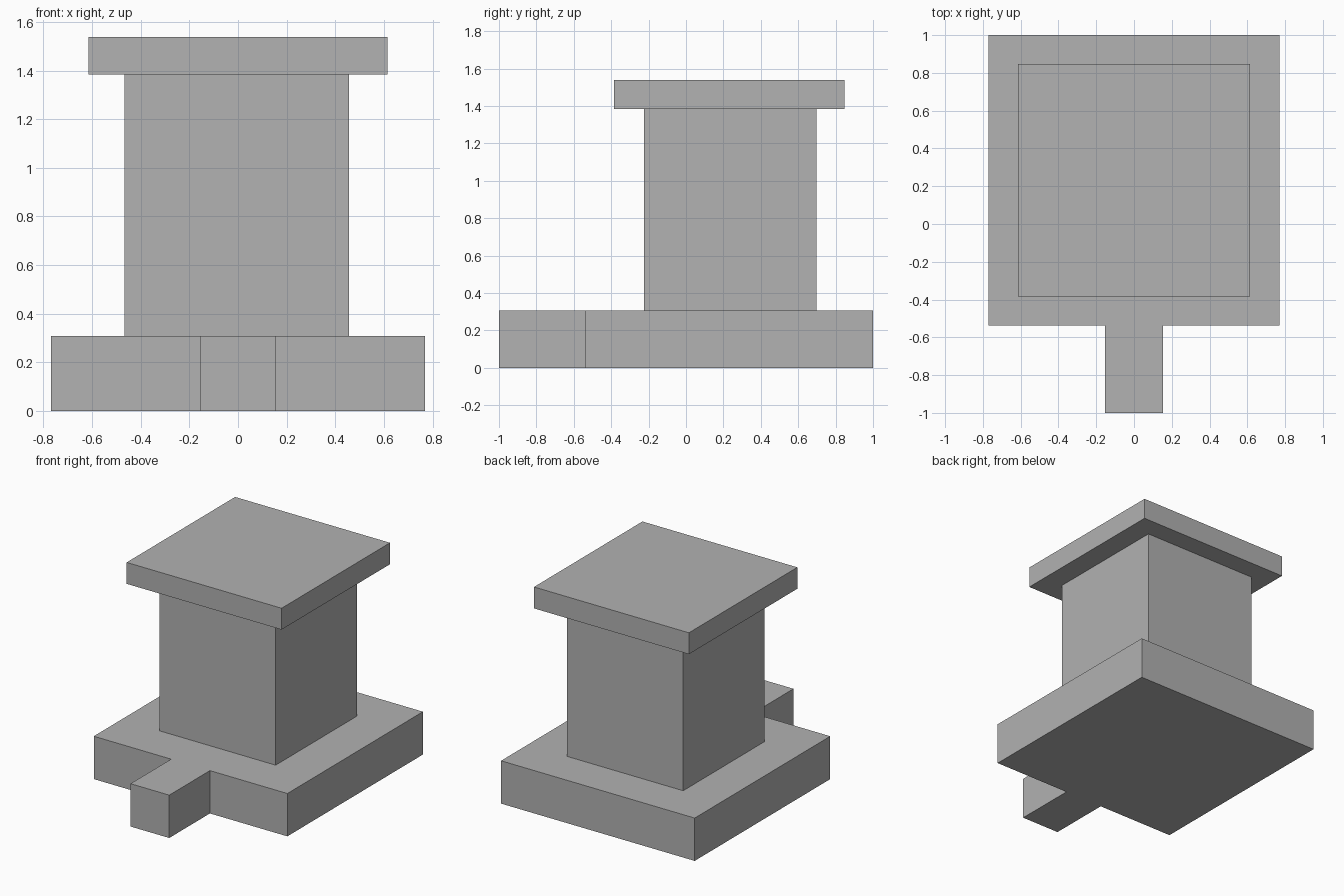
import bpy, bmesh

if "Cube" in bpy.data.objects:
    bpy.data.objects.remove(bpy.data.objects["Cube"])

U = 2 / 13      # design module
CY = 1.5 * U    # centre of the square base

grey = bpy.data.materials.new("plain grey")
grey.diffuse_color = (0.445, 0.445, 0.445, 1)
grey.use_nodes = True
grey.node_tree.nodes["Principled BSDF"].inputs["Base Color"].default_value = grey.diffuse_color


def prism(name, outline, z0, z1):
    """Extrude a flat outline from z0 up to z1."""
    bm = bmesh.new()
    face = bm.faces.new([bm.verts.new((x, y, z0)) for x, y in outline])
    top = bmesh.ops.extrude_face_region(bm, geom=[face])["geom"]
    bmesh.ops.translate(bm, vec=(0, 0, z1 - z0),
                        verts=[v for v in top if isinstance(v, bmesh.types.BMVert)])
    bmesh.ops.recalc_face_normals(bm, faces=bm.faces)
    mesh = bpy.data.meshes.new(name)
    bm.to_mesh(mesh)
    bm.free()
    mesh.materials.append(grey)
    obj = bpy.data.objects.new(name, mesh)
    bpy.context.collection.objects.link(obj)
    return obj


def square(half, cx=0, cy=CY):
    return [(cx - half, cy - half), (cx + half, cy - half),
            (cx + half, cy + half), (cx - half, cy + half)]


# Square base with a tongue projecting from the front
right = [(U, -1), (U, CY - 5 * U), (5 * U, CY - 5 * U), (5 * U, 1)]
prism("base", right + [(-x, y) for x, y in reversed(right)], 0, 2 * U)

# Column, set very slightly off centre
prism("column", square(3 * U, -0.005, CY + 0.006), 2 * U, 9 * U)

# Overhanging cap slab
prism("cap", square(4 * U), 9 * U, 10 * U)
